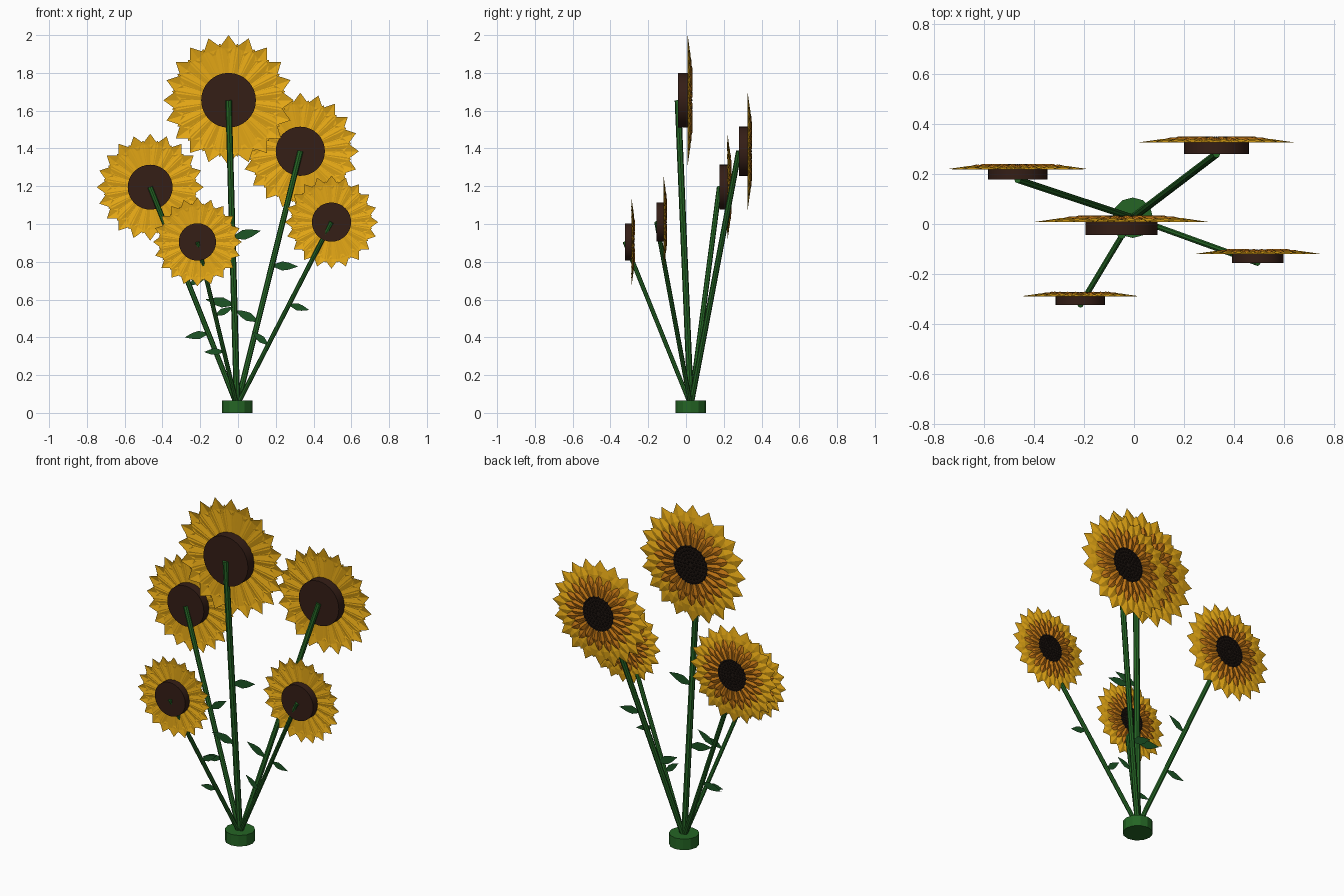
import bpy, bmesh
from math import sin, cos, pi, atan2, radians
from mathutils import Vector, Matrix

if "Cube" in bpy.data.objects:
    bpy.data.objects.remove(bpy.data.objects["Cube"])


def material(name, color):
    m = bpy.data.materials.new(name)
    m.use_nodes = True
    m.diffuse_color = (*color, 1)
    bsdf = m.node_tree.nodes["Principled BSDF"]
    bsdf.inputs["Base Color"].default_value = (*color, 1)
    bsdf.inputs["Roughness"].default_value = 0.8
    return m


YELLOW = material("petal_yellow", (0.8, 0.4, 0.008))
ORANGE = material("petal_orange", (0.6, 0.2, 0.008))
BROWN = material("disc_brown", (0.035, 0.013, 0.008))
BLACK = material("seed_black", (0.012, 0.007, 0.005))
GREEN = material("stem_green", (0.018, 0.13, 0.018))
LEAF = material("leaf_green", (0.012, 0.09, 0.018))


def finish(bm, name, mat, smooth=False):
    mesh = bpy.data.meshes.new(name)
    bm.to_mesh(mesh)
    bm.free()
    mesh.materials.append(mat)
    ob = bpy.data.objects.new(name, mesh)
    bpy.context.collection.objects.link(ob)
    if smooth:
        bpy.ops.object.select_all(action='DESELECT')
        ob.select_set(True)
        bpy.context.view_layer.objects.active = ob
        bpy.ops.object.shade_smooth_by_angle(angle=radians(35))
    return ob


def rod(name, a, b, radius, sides, mat, smooth=False):
    """Cylinder between two points."""
    a, b = Vector(a), Vector(b)
    axis = b - a
    turn = Vector((0, 0, 1)).rotation_difference(axis).to_matrix().to_4x4()
    bm = bmesh.new()
    bmesh.ops.create_cone(bm, cap_ends=True, segments=sides, radius1=radius,
                          radius2=radius, depth=axis.length,
                          matrix=Matrix.Translation((a + b) / 2) @ turn)
    return finish(bm, name, mat, smooth)


def petal_ring(name, center, R, count, inner, outer, width, depth, offset, mat):
    """Ring of creased diamond petals opening towards +y."""
    bm = bmesh.new()
    wide = inner + (outer - inner) * 0.68
    for i in range(count):
        a = 2 * pi * (i + offset) / count
        out = Vector((sin(a), 0, cos(a)))
        side = Vector((cos(a), 0, -sin(a)))

        def point(r, w, y):
            return bm.verts.new(center + R * (out * r + side * w + Vector((0, y, 0))))
        foot = width * 0.45
        base_l, base_r = point(inner, -foot, depth - 0.01), point(inner, foot, depth - 0.01)
        base_m = point(inner, 0, depth + 0.008)
        left, right = point(wide, -width, depth - 0.025), point(wide, width, depth - 0.025)
        ridge, tip = point(wide, 0, depth + 0.01), point(outer, 0, depth - 0.02)
        for f in ((base_l, base_m, ridge, left), (base_m, base_r, right, ridge),
                  (left, ridge, tip), (ridge, right, tip)):
            bm.faces.new(f)
    bmesh.ops.recalc_face_normals(bm, faces=bm.faces)
    return finish(bm, name, mat)


def seeds(name, center, R):
    """Concentric rings of small bumps on the seed head."""
    bm = bmesh.new()
    for ring in range(1, 6):
        n = ring * 6
        for i in range(n):
            a = 2 * pi * (i + ring / 2) / n
            p = center + R * Vector((sin(a) * ring * 0.06, 0.06, cos(a) * ring * 0.06))
            bmesh.ops.create_cone(
                bm, cap_ends=True, segments=6, radius1=R * 0.026, radius2=R * 0.012,
                depth=R * 0.025,
                matrix=Matrix.Translation(p) @ Matrix.Rotation(-pi / 2, 4, 'X'))
    return finish(bm, name, BLACK)


def leaf(name, base, length, angle):
    """Flat pointed leaf in the xz plane."""
    bm = bmesh.new()
    along = Vector((cos(angle), 0, sin(angle)))
    across = Vector((-sin(angle), 0, cos(angle)))
    outline = ((0, 0.03), (0.4, 0.17), (0.65, 0.13), (1, 0),
               (0.65, -0.13), (0.4, -0.17), (0, -0.03))
    bm.faces.new([bm.verts.new(base + length * (along * u + across * v)) for u, v in outline])
    return finish(bm, name, LEAF)


# Round base holding the stems
ROOT = Vector((-0.005, 0.025, 0.04))
rod("base", (ROOT.x, ROOT.y, 0), (ROOT.x, ROOT.y, 0.065), 0.081, 12, GREEN)

# Flower centres on the front of each disc, with outer radius
flowers = {
    "tall": ((-0.05, -0.043, 1.655), 0.345),
    "back_left": ((0.33, 0.28, 1.385), 0.31),
    "back_right": ((-0.465, 0.177, 1.195), 0.283),
    "front_left": ((0.495, -0.156, 1.01), 0.247),
    "front_right": ((-0.215, -0.324, 0.905), 0.235),
}

# Petal layers: name, inner, outer, half width, depth, offset, material
layers = (
    ("outer_petals", 0.36, 1.0, 0.15, 0.02, 0, YELLOW),
    ("middle_petals", 0.35, 0.88, 0.135, 0.035, 0.5, YELLOW),
    ("inner_petals", 0.34, 0.72, 0.1, 0.052, 0, ORANGE),
    ("core_petals", 0.32, 0.58, 0.085, 0.066, 0.5, ORANGE),
)

for name, (front, R) in flowers.items():
    front = Vector(front)
    back = front + Vector((0, 0.15 * R, 0))

    # Stem
    rod(name + "_stem", ROOT, front, 0.049 * R, 8, GREEN)

    # Flower head
    rod(name + "_disc", front, back + Vector((0, 0.02 * R, 0)), 0.42 * R, 32, BROWN, True)
    rod(name + "_seed_head", back, back + Vector((0, 0.055 * R, 0)), 0.35 * R, 24, BLACK)
    seeds(name + "_seeds", back, R)
    for part, inner, outer, width, depth, offset, mat in layers:
        petal_ring(f"{name}_{part}", back, R, 20, inner, outer, width, depth, offset, mat)

    # One leaf on each side, tilted with the stem
    rise = front - ROOT
    tilt = atan2(rise.x, rise.z)
    leaf(name + "_lower_leaf", ROOT + rise * 0.33, 0.45 * R, pi - radians(12) - tilt)
    leaf(name + "_upper_leaf", ROOT + rise * 0.55, 0.45 * R, radians(12) - tilt)
